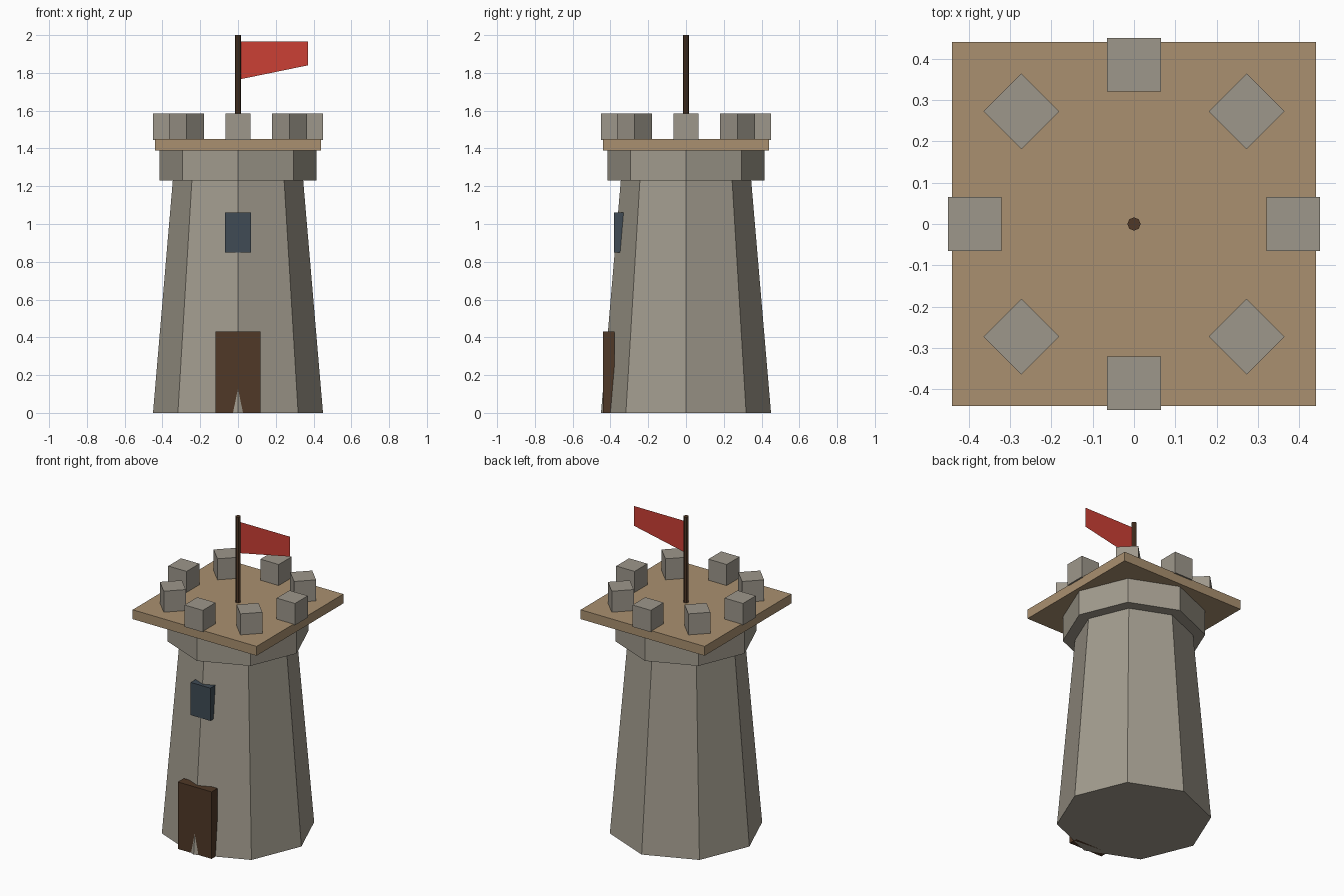
import bpy
from math import cos, sin, pi

if "Cube" in bpy.data.objects:
    bpy.data.objects.remove(bpy.data.objects["Cube"])


def material(name, rgb):
    m = bpy.data.materials.new(name)
    m.diffuse_color = (*rgb, 1)
    m.use_nodes = True
    m.node_tree.nodes["Principled BSDF"].inputs["Base Color"].default_value = m.diffuse_color
    return m


stone = material("stone", (0.36, 0.33, 0.27))
pale_stone = material("pale_stone", (0.34, 0.31, 0.26))
planks = material("planks", (0.40, 0.28, 0.16))
dark_wood = material("dark_wood", (0.08, 0.04, 0.02))
glass = material("glass", (0.05, 0.07, 0.09))
cloth = material("cloth", (0.60, 0.05, 0.035))


def finish(name, mat):
    ob = bpy.context.object
    ob.name = name
    ob.data.materials.append(mat)
    return ob


def box(name, mat, size, centre, turn=0):
    bpy.ops.mesh.primitive_cube_add(size=1, location=centre, rotation=(0, 0, turn))
    ob = finish(name, mat)
    ob.scale = size
    return ob


def prism(name, mat, r_low, r_high, z_low, z_high):
    bpy.ops.mesh.primitive_cone_add(vertices=8, radius1=r_low, radius2=r_high,
                                    depth=z_high - z_low,
                                    location=(0, 0, (z_low + z_high) / 2))
    return finish(name, mat)


# Tapered octagonal body and the collar under the roof deck
prism("tower_body", stone, 0.45, 0.335, 0, 1.35)
prism("collar", stone, 0.416, 0.416, 1.23, 1.392)

# Square roof deck
box("deck", planks, (0.88, 0.88, 0.06), (0, 0, 1.42))

# Ring of battlement blocks
for i in range(8):
    a = i * pi / 4
    box(f"battlement_{i + 1}", pale_stone, (0.13, 0.13, 0.14),
        (0.385 * cos(a), 0.385 * sin(a), 1.515), a)

# Door and window, standing proud of the front edge
box("door", dark_wood, (0.24, 0.06, 0.43), (0, -0.409, 0.215))
box("window", glass, (0.14, 0.05, 0.21), (0, -0.355, 0.955))

# Flagpole and single-sheet tapered flag
prism("flagpole", dark_wood, 0.016, 0.016, 1.44, 2.0)
mesh = bpy.data.meshes.new("flag")
mesh.from_pydata([(0.015, 0, 1.767), (0.37, 0, 1.84), (0.37, 0, 1.967), (0.015, 0, 1.967)],
                 [], [(0, 1, 2, 3)])
mesh.materials.append(cloth)
bpy.context.collection.objects.link(bpy.data.objects.new("flag", mesh))
